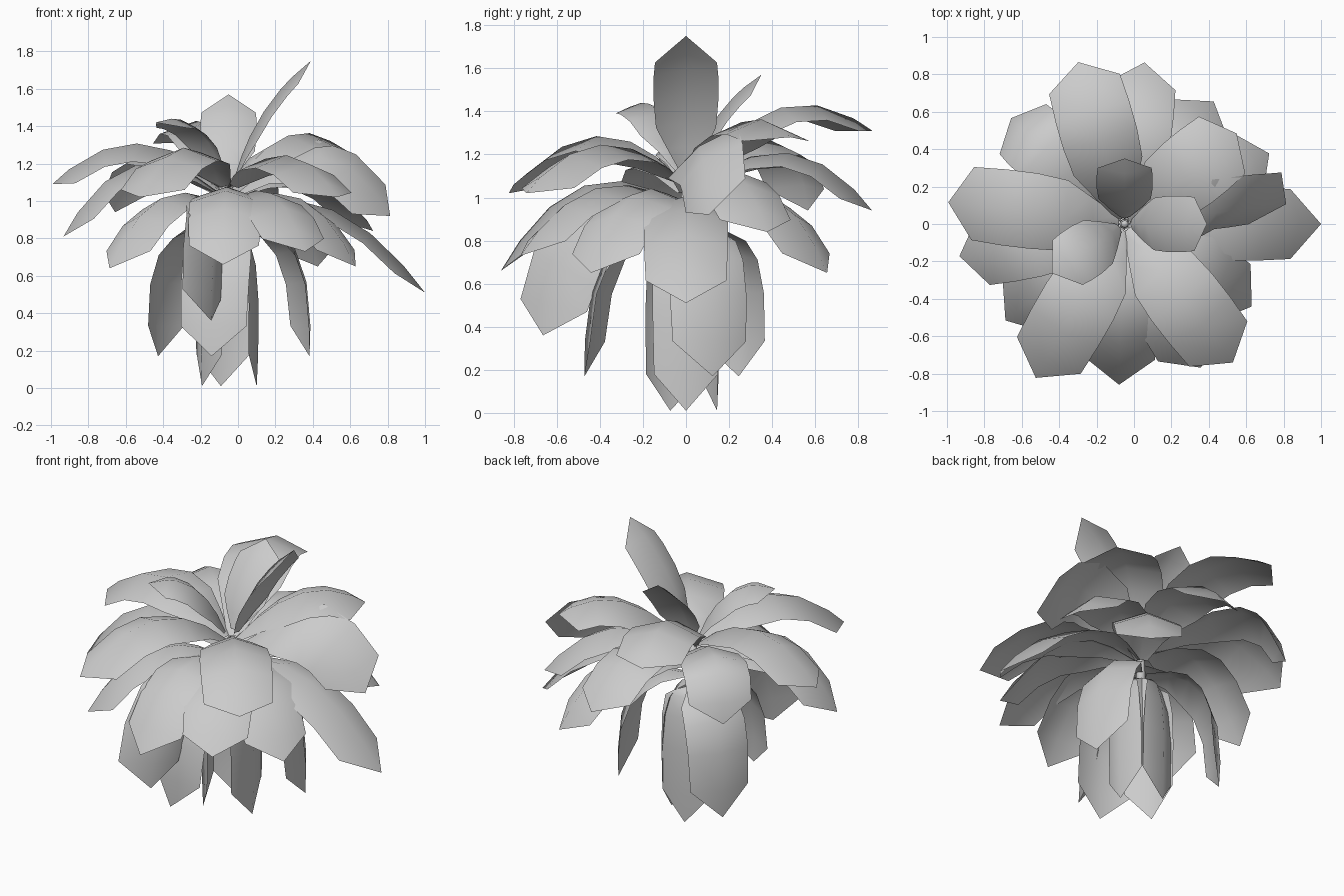
import bpy
import bmesh
from math import sin, cos, radians
from mathutils import Vector

old = bpy.data.objects.get("Cube")
if old:
    bpy.data.objects.remove(old, do_unlink=True)

grey = bpy.data.materials.new("leaf grey")
grey.use_nodes = True
grey.diffuse_color = (0.6, 0.6, 0.6, 1)
grey.node_tree.nodes["Principled BSDF"].inputs["Base Color"].default_value = (0.6, 0.6, 0.6, 1)

CENTRE = Vector((-0.05, 0, 0))
# Position along a leaf and its share of the full width there
OUTLINE = [(0, 0.18), (0.15, 0.58), (0.3, 0.93), (0.5, 1), (0.7, 1)]


def finish(bm, name):
    mesh = bpy.data.meshes.new(name)
    bm.to_mesh(mesh)
    bm.free()
    mesh.materials.append(grey)
    mesh.shade_smooth()
    obj = bpy.data.objects.new(name, mesh)
    bpy.context.collection.objects.link(obj)
    return obj


def leaf(name, base, width, shoulder, azimuth, reach, tip_z, bend_r, bend_z, roll=0):
    """A ridged strip with a pointed tip, swept along a curve from the stem."""
    a = radians(azimuth)
    out = Vector((cos(a), sin(a), 0))
    side = Vector((-sin(a), cos(a), 0))
    up = Vector((0, 0, 1))
    start = CENTRE + out * 0.03 + up * base
    bend = CENTRE + out * bend_r + up * bend_z
    tip = CENTRE + out * reach + up * tip_z
    bm = bmesh.new()
    rows = []
    for t, share in OUTLINE + [(shoulder, 0.96)]:
        p = start * (1 - t) ** 2 + bend * 2 * t * (1 - t) + tip * t * t
        tangent = ((bend - start) * (1 - t) + (tip - bend) * t).normalized()
        normal = tangent.cross(side)
        r = radians(roll) * min(1, t * 2)
        across = side * cos(r) + normal * sin(r)
        face_up = normal * cos(r) - side * sin(r)
        half = width * share / 2
        rows.append([bm.verts.new(p + across * half * k - face_up * half * 0.34 * abs(k))
                     for k in (-1, 0, 1)])
    for low, high in zip(rows, rows[1:]):
        for k in (0, 1):
            bm.faces.new((low[k], high[k], high[k + 1], low[k + 1]))
    end = bm.verts.new(tip)
    for k in (0, 1):
        bm.faces.new((rows[-1][k], end, rows[-1][k + 1]))
    bmesh.ops.reverse_faces(bm, faces=bm.faces[:])
    finish(bm, name)


# Each leaf: direction, tip reach, tip height, bend reach, bend height, roll
crown = [
    (0, 0.44, 1.75, 0.14, 1.52),
    (90, 0.35, 1.57, 0.11, 1.42),
    (214, 0.47, 1.42, 0.18, 1.52),
]
upper = [
    (173, 0.95, 1.09, 0.5, 1.53, -8),
    (106, 0.9, 1.31, 0.45, 1.64),
    (39, 0.77, 1.28, 0.42, 1.52),
    (240, 0.95, 1.02, 0.47, 1.52),
    (308, 0.94, 1.02, 0.52, 1.44),
]
middle = [
    (7, 0.87, 0.92, 0.54, 1.5, 46),
    (26, 0.86, 0.84, 0.5, 1.33),
    (83, 0.87, 0.94, 0.5, 1.43),
    (137, 0.83, 0.94, 0.74, 1.54),
    (191, 0.9, 0.81, 0.55, 1.46),
]
lower = [
    (0, 1.05, 0.51, 0.57, 1.17),
    (268, 0.86, 0.66, 0.5, 1.3),
    (298, 0.87, 0.73, 0.5, 1.24),
    (219, 0.82, 0.64, 0.5, 1.23),
    (54, 0.81, 0.65, 0.54, 1.22),
    (327, 0.81, 0.65, 0.5, 1.22),
    (262, 0.67, 0.36, 0.64, 1, -65),
]
hanging = [
    (16, 0.45, 0.17, 0.5, 0.96),
    (147, 0.45, 0.17, 0.52, 0.96),
    (259, 0.48, 0.17, 0.5, 0.96),
]
lowest = [
    (0, 0.15, 0.01, 0.2, 0.9),
    (106, 0.15, 0.01, 0.2, 0.9),
    (207, 0.16, 0.01, 0.2, 0.9),
]
# Each tier: leaves, base height, leaf width, where the tip begins
tiers = {
    "crown_leaf": (crown, 1.12, 0.3, 0.82),
    "upper_leaf": (upper, 1.08, 0.41, 0.9),
    "middle_leaf": (middle, 1.03, 0.38, 0.89),
    "lower_leaf": (lower, 0.96, 0.39, 0.88),
    "hanging_leaf": (hanging, 0.88, 0.37, 0.89),
    "lowest_leaf": (lowest, 0.82, 0.31, 0.9),
}
for name, (leaves, base, width, shoulder) in tiers.items():
    for number, shape in enumerate(leaves, 1):
        leaf(f"{name}_{number}", base, width, shoulder, *shape)

# Stem that carries the leaves
bm = bmesh.new()
bmesh.ops.create_cone(bm, cap_ends=True, segments=8, radius1=0.03, radius2=0.02, depth=0.3)
stem = finish(bm, "stem")
stem.location = CENTRE + Vector((0, 0, 0.93))

# Small round bud beside the stem
bm = bmesh.new()
bmesh.ops.create_uvsphere(bm, u_segments=12, v_segments=8, radius=0.045)
bud = finish(bm, "bud")
bud.location = (-0.16, -0.05, 0.88)
